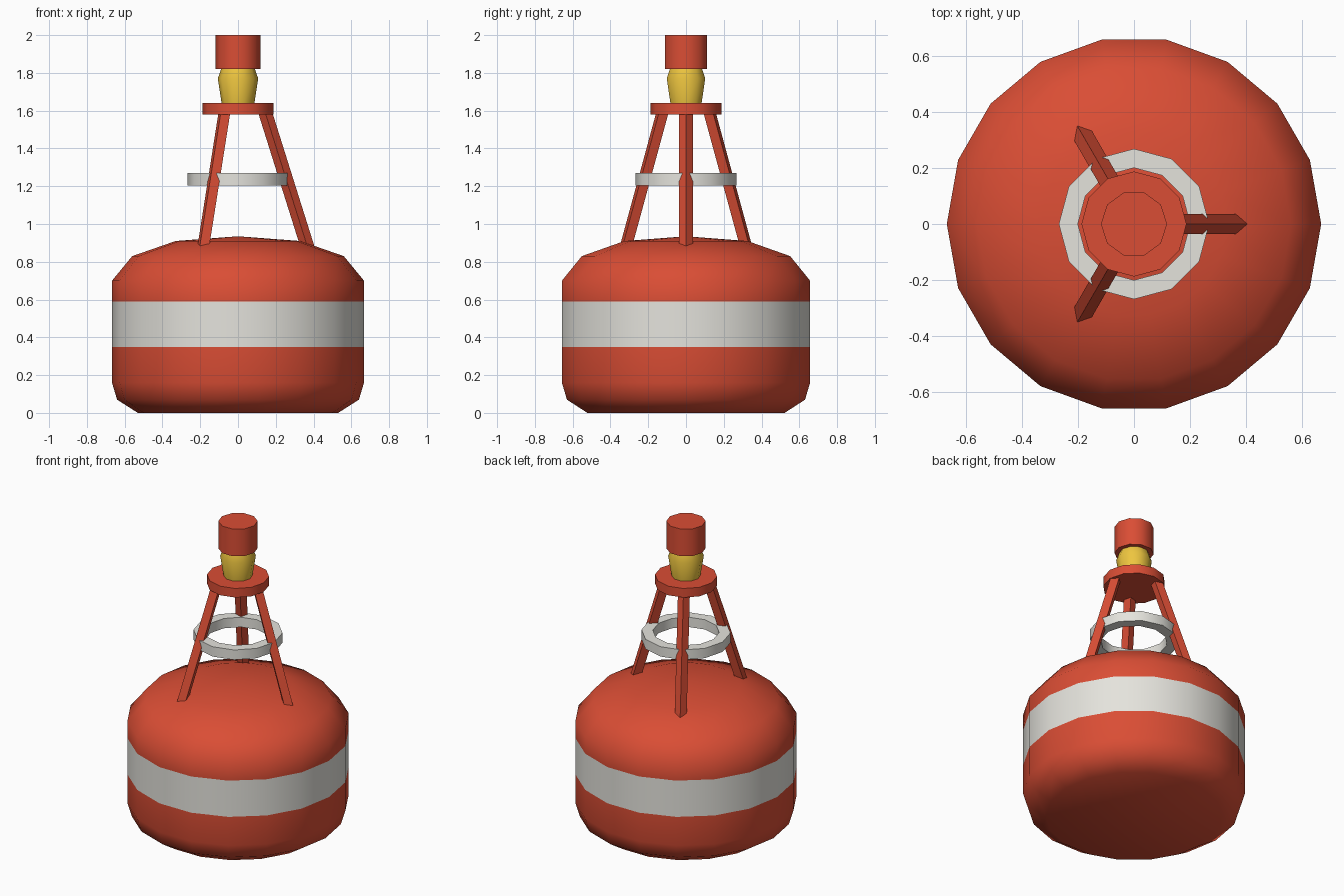
import bpy, bmesh
from math import pi, cos, sin, radians
from mathutils import Vector

if "Cube" in bpy.data.objects:
    bpy.data.objects.remove(bpy.data.objects["Cube"])


def material(name, rgb):
    m = bpy.data.materials.new(name)
    m.diffuse_color = (*rgb, 1)
    m.use_nodes = True
    m.node_tree.nodes["Principled BSDF"].inputs["Base Color"].default_value = m.diffuse_color
    return m


RED = material("red_paint", (0.70, 0.075, 0.035))
WHITE = material("white_paint", (0.78, 0.77, 0.72))
YELLOW = material("yellow_lens", (0.85, 0.56, 0.05))


def finish(name, bm, mats, angle):
    bmesh.ops.recalc_face_normals(bm, faces=bm.faces)
    me = bpy.data.meshes.new(name)
    bm.to_mesh(me)
    bm.free()
    ob = bpy.data.objects.new(name, me)
    bpy.context.collection.objects.link(ob)
    for m in mats:
        me.materials.append(m)
    if angle:
        bpy.ops.object.select_all(action='DESELECT')
        bpy.context.view_layer.objects.active = ob
        ob.select_set(True)
        bpy.ops.object.shade_smooth_by_angle(angle=radians(angle))
    return ob


def lathe(name, profile, sides, mats, angle=40, closed=False, band=None):
    """Revolve (radius, z) points; open profiles get flat or pointed ends."""
    bm = bmesh.new()
    rings = []
    for r, z in profile:
        n = sides if r > 0 else 1
        rings.append([bm.verts.new((r * cos(2 * pi * i / sides),
                                    r * sin(2 * pi * i / sides), z)) for i in range(n)])
    pairs = list(zip(rings, rings[1:]))
    if closed:
        pairs.append((rings[-1], rings[0]))
    for k, (a, b) in enumerate(pairs):
        for i in range(sides):
            j = (i + 1) % sides
            vs = [a[i], a[j], b[0]] if len(b) == 1 else [a[i], a[j], b[j], b[i]]
            f = bm.faces.new(vs)
            f.material_index = int(k == band)
    if not closed:
        for ring in (rings[0], rings[-1]):
            if len(ring) > 1:
                bm.faces.new(ring)
    return finish(name, bm, mats, angle)


# Float body with painted white band
lathe("float_body", [(0.53, 0), (0.64, 0.07), (0.667, 0.16), (0.667, 0.35), (0.667, 0.59),
                     (0.667, 0.70), (0.56, 0.83), (0.33, 0.91), (0, 0.935)],
      18, [RED, WHITE], angle=60, band=3)

# Three diamond-section legs leaning in to the platform
foot, head = Vector((0.38, 0, 0.84)), Vector((0.141, 0, 1.60))
for k in range(3):
    bm = bmesh.new()
    bmesh.ops.create_cone(bm, cap_ends=True, segments=4, radius1=0.036, radius2=0.036,
                          depth=(head - foot).length)
    ob = finish(f"leg_{k + 1}", bm, [RED], None)
    axis = head - foot
    tilt = axis.angle(Vector((0, 0, 1)))
    ob.rotation_euler = (0, -tilt, k * 2 * pi / 3)
    mid = (foot + head) / 2
    a = k * 2 * pi / 3
    ob.location = (mid.x * cos(a), mid.x * sin(a), mid.z)

# Brace ring around the legs
lathe("brace_ring", [(0.20, 1.205), (0.268, 1.205), (0.268, 1.27), (0.20, 1.27)],
      12, [WHITE], closed=True)

# Platform, lamp and cap
lathe("platform", [(0.187, 1.58), (0.187, 1.64)], 12, [RED])
lathe("lamp", [(0.086, 1.635), (0.107, 1.77), (0.088, 1.825)], 10, [YELLOW])
lathe("lamp_cap", [(0.118, 1.82), (0.118, 2.0)], 10, [RED])
